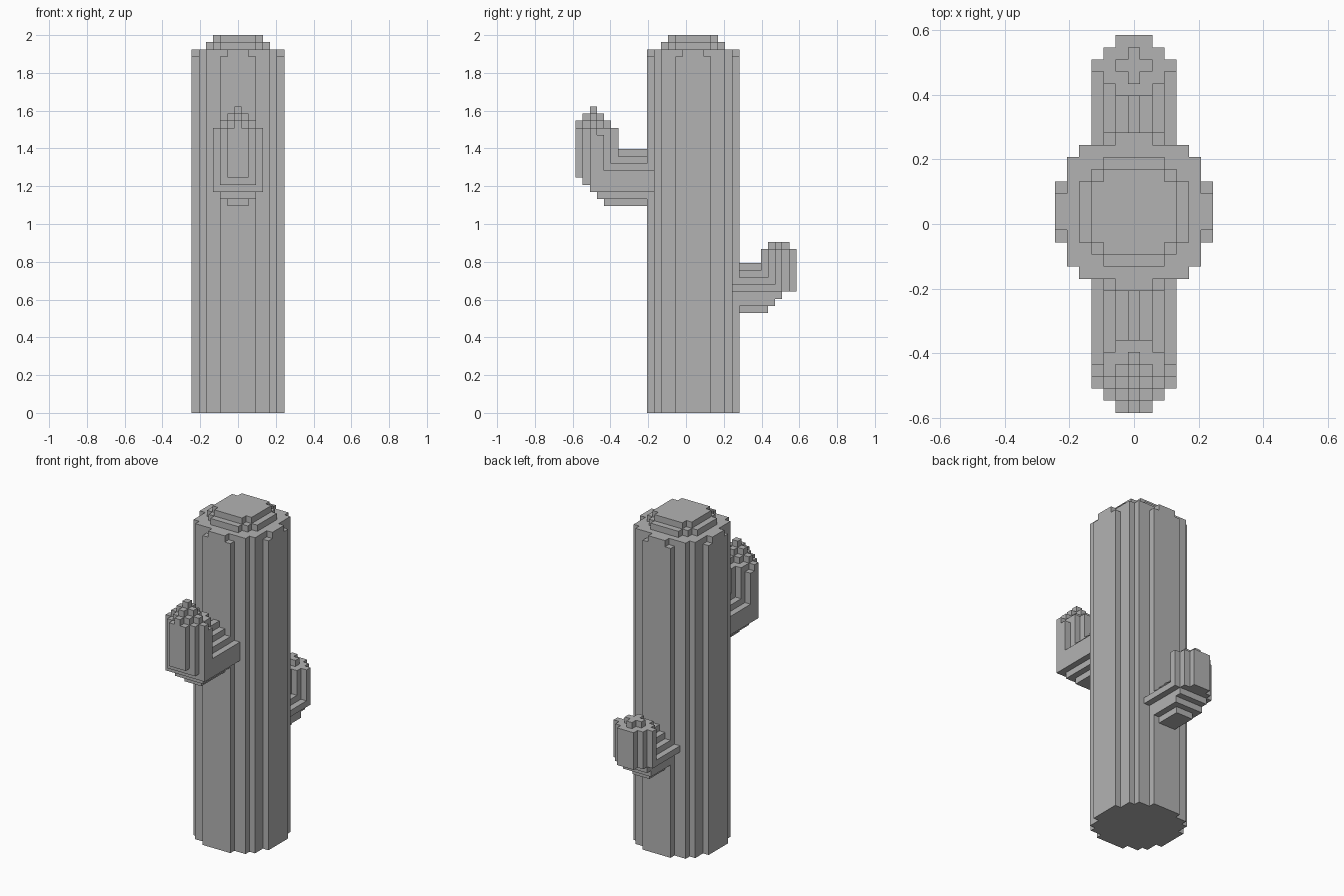
import bpy
import bmesh
from mathutils import Vector

cube = bpy.data.objects.get("Cube")
if cube:
    bpy.data.objects.remove(cube, do_unlink=True)

V = 2 / 53          # edge length of one block
MID = 16            # block row of the trunk centre along y

grey = bpy.data.materials.new("plain grey")
grey.use_nodes = True
grey.diffuse_color = (0.45, 0.45, 0.45, 1)
grey.node_tree.nodes["Principled BSDF"].inputs["Base Color"].default_value = grey.diffuse_color


def slab(widths, first_row, low, high):
    """Blocks of a plan shape given as row widths, filled from low to high."""
    return {(i, first_row + n, k)
            for n, w in enumerate(widths)
            for i in range(-(w // 2), w // 2 + 1)
            for k in range(low, high)}


def disc(half, low, high):
    """Round plan given from its centre row outwards, around the trunk axis."""
    return slab(half[:0:-1] + half, MID - len(half) + 1, low, high)


def branch(widths, bottom, starts, end, step):
    """Horizontal limb: a width for each layer, stepped back at its underside."""
    blocks = set()
    for n, w in enumerate(widths):
        start = starts[min(n, len(starts) - 1)]
        for j in range(start, end, step):
            blocks |= slab([w], j, bottom + n, bottom + n + 1)
    return blocks


# Trunk with a stepped crown
trunk = disc([13, 13, 13, 11, 11, 9, 5], 0, 50)
trunk |= disc([13, 13, 11, 11, 11, 9, 3], 50, 51)
trunk |= disc([9, 9, 9, 7, 5], 51, 52)
trunk |= disc([7, 7, 7, 5], 52, 53)

# Front arm: limb, rounded elbow, upright part and pointed tip
front_arm = branch([3, 5, 7, 7, 7, 5, 3, 1], 29, [4, 3, 2], 12, 1)
front_arm |= slab([5], 1, 32, 33)
front_arm |= slab([3, 5, 7, 7, 5, 3], 0, 33, 39)
front_arm |= slab([3, 5, 7, 5, 5, 3], 0, 39, 40)
front_arm |= slab([1, 3, 5, 3, 1], 0, 40, 41)
front_arm |= slab([1, 3, 1], 1, 41, 42)
front_arm |= slab([1], 2, 42, 43)

# Back arm: smaller limb, elbow, ribbed upright part and tip
back_arm = branch([3, 5, 5, 7, 5, 3, 1], 14, [26, 27, 28], 20, -1)
back_arm |= slab([3, 5, 7, 5, 3], 26, 17, 23)
back_arm |= slab([1, 3, 1], 27, 23, 24)

front_arm -= trunk
back_arm -= trunk
solid = trunk | front_arm | back_arm

AXES = [Vector((1, 0, 0)), Vector((0, 1, 0)), Vector((0, 0, 1))]


def build(name, blocks):
    """Skin the outside of the blocks and merge the flat areas."""
    bm = bmesh.new()
    for block in sorted(blocks):
        centre = Vector(block) + Vector((0, -15, 0.5))
        for a in range(3):
            for sign in (-1, 1):
                beside = list(block)
                beside[a] += sign
                if tuple(beside) in solid:
                    continue
                n = AXES[a] * sign
                u = AXES[(a + 1) % 3]
                w = n.cross(u)
                ring = [-u - w, u - w, u + w, w - u]
                bm.faces.new([bm.verts.new((centre + (n + c) / 2) * V) for c in ring])
    bmesh.ops.remove_doubles(bm, verts=bm.verts, dist=V / 10)
    bmesh.ops.dissolve_limit(bm, angle_limit=0.02, verts=bm.verts, edges=bm.edges)
    mesh = bpy.data.meshes.new(name)
    bm.to_mesh(mesh)
    bm.free()
    mesh.materials.append(grey)
    bpy.context.collection.objects.link(bpy.data.objects.new(name, mesh))


build("trunk", trunk)
build("front_arm", front_arm)
build("back_arm", back_arm)
